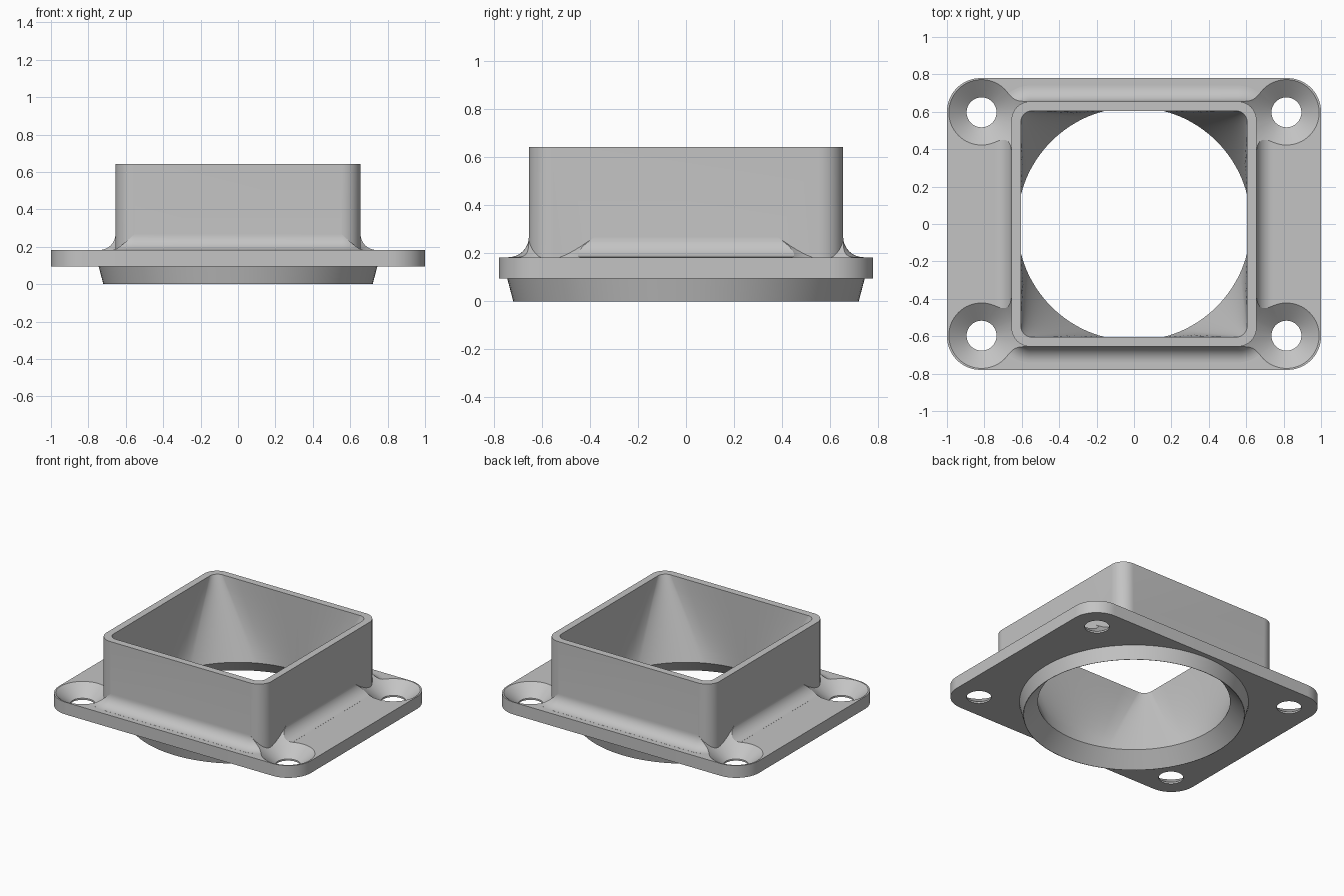
import bpy
import bmesh
from math import sin, cos, pi, radians

cube = bpy.data.objects.get("Cube")
if cube:
    bpy.data.objects.remove(cube, do_unlink=True)

grey = bpy.data.materials.new("light_grey")
grey.use_nodes = True
colour = (0.55, 0.55, 0.55, 1)
grey.diffuse_color = colour
grey.node_tree.nodes["Principled BSDF"].inputs["Base Color"].default_value = colour

ARC = 16  # segments per rounded corner


def rounded_rect(hx, hy, r, z):
    """Rounded rectangle section, counter-clockwise."""
    pts = []
    for q, (sx, sy) in enumerate([(1, 1), (-1, 1), (-1, -1), (1, -1)]):
        for i in range(ARC + 1):
            a = (q + i / ARC) * pi / 2
            pts.append((sx * (hx - r) + r * cos(a), sy * (hy - r) + r * sin(a), z))
    return pts


def circle(r, z, n=96):
    return [(r * cos(2 * pi * i / n), r * sin(2 * pi * i / n), z) for i in range(n)]


def loft(name, sections):
    """Solid skinned through matching sections, bottom to top."""
    bm = bmesh.new()
    rings = [[bm.verts.new(p) for p in s] for s in sections]
    n = len(rings[0])
    for low, high in zip(rings, rings[1:]):
        for i in range(n):
            j = (i + 1) % n
            bm.faces.new((low[i], low[j], high[j], high[i]))
    bm.faces.new(rings[0][::-1])
    bm.faces.new(rings[-1])
    bmesh.ops.recalc_face_normals(bm, faces=bm.faces)
    mesh = bpy.data.meshes.new(name)
    bm.to_mesh(mesh)
    bm.free()
    mesh.materials.append(grey)
    obj = bpy.data.objects.new(name, mesh)
    bpy.context.collection.objects.link(obj)
    return obj


def combine(target, other, operation):
    """Apply a boolean and discard the second solid."""
    mod = target.modifiers.new("combine", "BOOLEAN")
    mod.operation, mod.object, mod.solver = operation, other, "EXACT"
    bpy.context.view_layer.objects.active = target
    bpy.ops.object.modifier_apply(modifier=mod.name)
    bpy.data.objects.remove(other, do_unlink=True)


BASE, DECK, TOP = 0.095, 0.183, 0.642
WALL, CORNER, FILLET = 0.655, 0.1, 0.085

# Mounting flange
body = loft("duct_adapter", [rounded_rect(1, 0.78, 0.18, z) for z in (BASE, DECK)])

# Concave fillet around the foot of the square duct
layers = [rounded_rect(WALL + FILLET, WALL + FILLET, CORNER + FILLET, BASE + 0.04)]
for i in range(13):
    a = i / 12 * pi / 2
    off = FILLET * (1 - sin(a))
    layers.append(rounded_rect(WALL + off, WALL + off, CORNER + off,
                               DECK + FILLET * (1 - cos(a)) + 0.0005))
layers.append(rounded_rect(WALL - 0.02, WALL - 0.02, CORNER - 0.02, DECK + FILLET + 0.002))
combine(body, loft("foot_fillet", layers), "UNION")

# Countersunk screw holes, flaring up through the fillet
for sx in (-1, 1):
    for sy in (-1, 1):
        profile = [(0.08, 0), (0.08, BASE + 0.012), (0.175, DECK), (0.285, DECK + 0.1)]
        hole = loft("screw_hole", [[(x + sx * 0.815, y + sy * 0.597, z)
                                    for x, y, z in circle(r, h, 64)] for r, h in profile])
        combine(body, hole, "DIFFERENCE")

# Square duct
duct = loft("square_duct", [rounded_rect(WALL, WALL, CORNER, z) for z in (BASE + 0.02, TOP)])
combine(body, duct, "UNION")

# Tapered round spigot underneath
combine(body, loft("spigot", [circle(0.72, 0), circle(0.745, BASE), circle(0.748, BASE + 0.03)]),
        "UNION")


def matched_circle(r, z):
    """Circle whose points follow the corners of the rounded square."""
    spread = radians(44)
    pts = []
    for q in range(4):
        for i in range(ARC + 1):
            a = q * pi / 2 + pi / 4 + (i / ARC - 0.5) * spread
            pts.append((r * cos(a), r * sin(a), z))
        for i in range(1, 9):
            a = q * pi / 2 + pi / 4 + spread / 2 + i / 9 * (pi / 2 - spread)
            pts.append((r * cos(a), r * sin(a), z))
    return pts


def matched_square(h, r, z):
    """Rounded square with extra points along its straight sides."""
    corners = rounded_rect(h, h, r, z)
    pts = []
    for k, p in enumerate(corners):
        pts.append(p)
        if k % (ARC + 1) == ARC:
            nxt = corners[(k + 1) % len(corners)]
            pts += [tuple(a + (b - a) * i / 9 for a, b in zip(p, nxt)) for i in range(1, 9)]
    return pts


# Passage: flared round inlet, then a blend from circle to rounded square
THROAT = 0.1
mouth, throat = matched_circle(0.736, -0.02), matched_circle(0.625, THROAT)
square = matched_square(0.605, 0.06, TOP)
blend = [[tuple(a + (b - a) * t / 8 for a, b in zip(p, q)) for p, q in zip(throat, square)]
         for t in range(9)]
exit_ring = matched_square(0.605, 0.06, TOP + 0.05)
combine(body, loft("passage", [mouth] + blend + [exit_ring]), "DIFFERENCE")

bpy.ops.object.select_all(action="DESELECT")
body.select_set(True)
bpy.context.view_layer.objects.active = body
bpy.ops.object.shade_smooth_by_angle(angle=radians(25))
